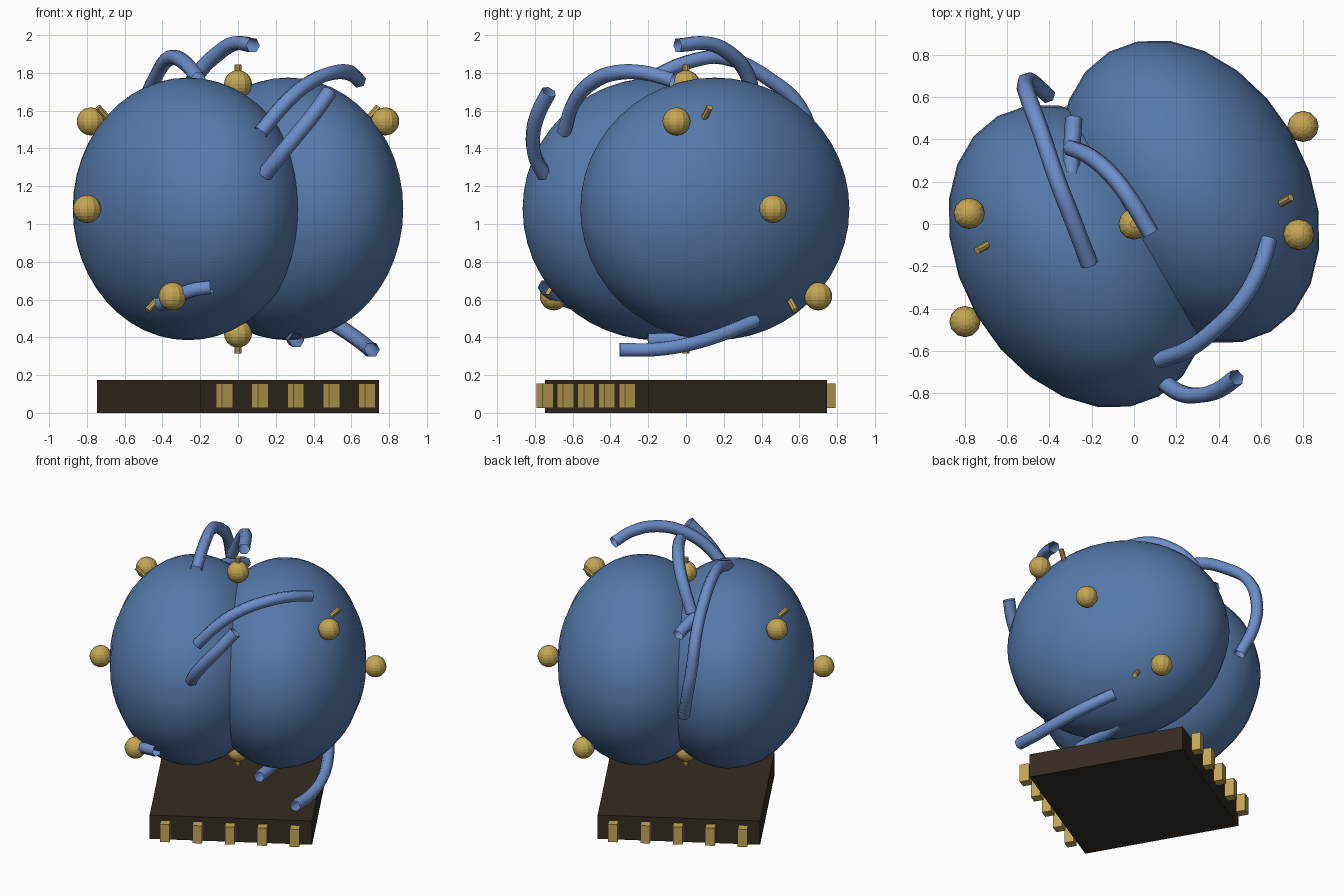
import bpy, bmesh, math
from mathutils import Matrix, Vector

if "Cube" in bpy.data.objects:
    bpy.data.objects.remove(bpy.data.objects["Cube"])

TURN = Matrix.Rotation(math.radians(30), 4, 'Z')   # whole model is turned 30 degrees
MID = 1.08                                         # height of the lobe centres


def material(name, rgb):
    m = bpy.data.materials.new(name)
    m.diffuse_color = (*rgb, 1)
    m.use_nodes = True
    m.node_tree.nodes["Principled BSDF"].inputs["Base Color"].default_value = m.diffuse_color
    return m


BLUE = material("lobe_blue", (0.09, 0.19, 0.40))
LIGHT = material("tube_blue", (0.15, 0.27, 0.58))
GOLD = material("gold", (0.55, 0.38, 0.09))
DARK = material("chip_dark", (0.035, 0.025, 0.016))


def finish(bm, name, mat, smooth=False):
    me = bpy.data.meshes.new(name)
    for f in bm.faces:
        f.smooth = smooth
    bm.to_mesh(me)
    bm.free()
    me.materials.append(mat)
    ob = bpy.data.objects.new(name, me)
    bpy.context.collection.objects.link(ob)
    return ob


def ball(name, centre, radii, seg, rings, mat, smooth):
    bm = bmesh.new()
    m = TURN @ Matrix.Translation(centre) @ Matrix.Diagonal((*radii, 1))
    bmesh.ops.create_uvsphere(bm, u_segments=seg, v_segments=rings, radius=1, matrix=m)
    return finish(bm, name, mat, smooth)


def box(name, centre, size, mat):
    bm = bmesh.new()
    m = TURN @ Matrix.Translation(centre) @ Matrix.Diagonal((*size, 1))
    bmesh.ops.create_cube(bm, size=1, matrix=m)
    return finish(bm, name, mat)


def spike(name, tip, direction, length=0.14):
    d = Vector(direction).normalized()
    bm = bmesh.new()
    m = (TURN @ Matrix.Translation(Vector(tip) - d * length / 2)
         @ d.to_track_quat('Z', 'Y').to_matrix().to_4x4())
    bmesh.ops.create_cone(bm, cap_ends=True, segments=8, radius1=0.018,
                          radius2=0.018, depth=length, matrix=m)
    return finish(bm, name, GOLD)


def tube(name, pts):
    cu = bpy.data.curves.new(name, 'CURVE')
    cu.dimensions = '3D'
    cu.bevel_depth = 0.041
    cu.bevel_resolution = 1
    cu.resolution_u = 4
    sp = cu.splines.new('BEZIER')
    sp.bezier_points.add(len(pts) - 1)
    for bp, p in zip(sp.bezier_points, pts):
        bp.co = p
        bp.handle_left_type = bp.handle_right_type = 'AUTO'
    cu.materials.append(LIGHT)
    ob = bpy.data.objects.new(name, cu)
    bpy.context.collection.objects.link(ob)
    bpy.ops.object.select_all(action='DESELECT')
    ob.select_set(True)
    bpy.context.view_layer.objects.active = ob
    bpy.ops.object.convert(target='MESH')


# two overlapping lobes
for side, s in (("left", -1), ("right", 1)):
    ball(side + "_lobe", (s * 0.305, 0, MID), (0.556, 0.7645, 0.695), 24, 24, BLUE, True)

# electrode balls and spikes, mirrored left and right
R = (0.074,) * 3
for side, s in (("left", -1), ("right", 1)):
    ball(side + "_middle_electrode", (s * 0.923, 0, MID), R, 12, 12, GOLD, False)
    for level, v in (("upper", 1), ("lower", -1)):
        y = -s * v
        ball(f"{side}_{level}_electrode", (s * 0.65, y * 0.433, MID + v * 0.463),
             R, 12, 12, GOLD, False)
        spike(f"{side}_{level}_spike", (s * 0.705, y * 0.262, MID + v * 0.538),
              (s * 0.72, 0, v * 0.69))
for level, v in (("top", 1), ("bottom", -1)):
    ball(level + "_electrode", (0, 0, MID + v * 0.66), R, 12, 12, GOLD, False)
    spike(level + "_spike", (0, 0, MID + v * 0.765), (0, 0, v))

# chip base with rows of pins on two sides
box("chip_base", (0, 0, 0.0875), (1.091, 1.091, 0.175), DARK)
for row, s in (("front", -1), ("back", 1)):
    for i in range(5):
        box(f"{row}_pin_{i + 1}", ((i - 2) * 0.218, s * 0.611, 0.09),
            (0.065, 0.065, 0.13), GOLD)

# loose open tubes around the lobes
tube("upper_front_tube", [(.12, -.645, 1.485), (.26, -.59, 1.65), (.39, -.49, 1.755),
                          (.50, -.375, 1.80), (.59, -.22, 1.80), (.64, -.07, 1.76)])
tube("middle_front_tube", [(.14, -.75, 1.26), (.22, -.80, 1.36), (.31, -.81, 1.47),
                           (.40, -.785, 1.58), (.485, -.725, 1.70)])
tube("long_back_tube", [(-.21, -.19, 1.77), (-.29, .02, 1.86), (-.36, .2, 1.88),
                        (-.445, .45, 1.76), (-.50, .6, 1.62), (-.515, .665, 1.43),
                        (-.48, .67, 1.22), (-.41, .61, 1.02)])
tube("top_tube", [(.08, -.045, 1.945), (-.02, .12, 1.955), (-.11, .235, 1.90),
                  (-.21, .32, 1.80), (-.30, .36, 1.65)])
tube("short_back_tube", [(-.285, .5, 1.54), (-.295, .33, 1.60), (-.30, .17, 1.62),
                         (-.31, .08, 1.60)])
tube("lower_right_tube", [(.71, -.35, .335), (.70, -.17, .335), (.665, .02, .365),
                          (.59, .2, .42), (.48, .37, .49)])
tube("bottom_tube", [(.31, -.2, .385), (.30, -.05, .39), (.285, .1, .405), (.27, .26, .45)])
tube("lower_front_tube", [(-.14, -.745, .665), (-.24, -.725, .65), (-.33, -.66, .61),
                          (-.41, -.56, .575)])
